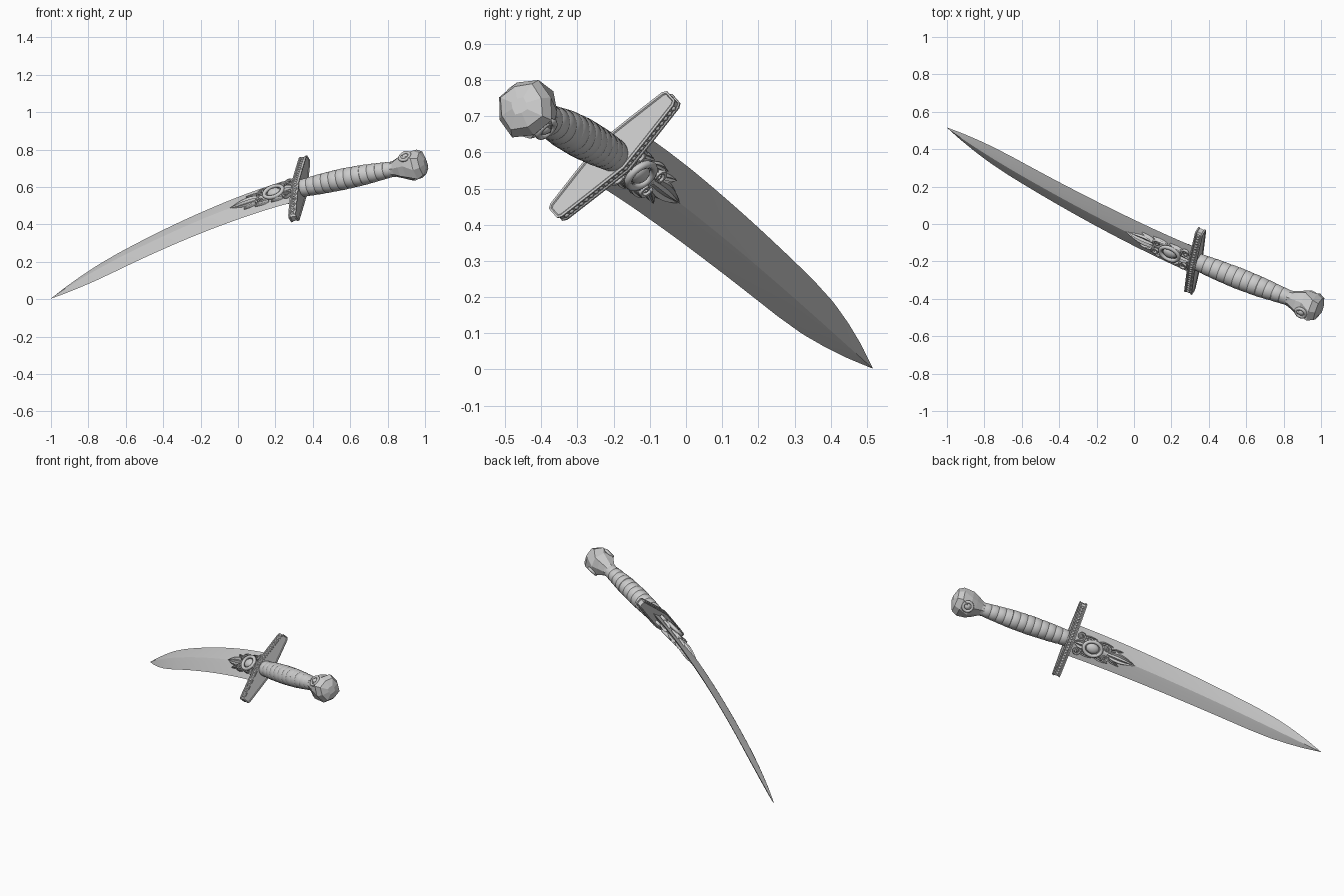
import bpy, bmesh, math
from mathutils import Vector, Matrix

if "Cube" in bpy.data.objects:
    bpy.data.objects.remove(bpy.data.objects["Cube"])

# Dagger frame: local x runs to the pommel, y along the guard, z out of the blade face
a = Vector((0.905, -0.373, 0.206)).normalized()
g = Vector((0.116, 0.708, 0.697))
g = (g - a * g.dot(a)).normalized()
n = a.cross(g)
FRAME = Matrix((a, g, n)).transposed().to_4x4()
FRAME.translation = (0.327, -0.197, 0.59)
LENGTH = 1.587


def finish(name, bm, angle=None):
    bmesh.ops.recalc_face_normals(bm, faces=bm.faces)
    me = bpy.data.meshes.new(name)
    bm.to_mesh(me)
    bm.free()
    ob = bpy.data.objects.new(name, me)
    bpy.context.collection.objects.link(ob)
    ob.matrix_world = FRAME
    if angle:
        bpy.ops.object.select_all(action='DESELECT')
        ob.select_set(True)
        bpy.context.view_layer.objects.active = ob
        bpy.ops.object.shade_smooth_by_angle(angle=math.radians(angle))
    return ob


def loft(name, rings, angle=None):
    bm = bmesh.new()
    vs = [[bm.verts.new(p) for p in r] for r in rings]
    for r0, r1 in zip(vs, vs[1:]):
        for i in range(len(r0)):
            j = (i + 1) % len(r0)
            bm.faces.new((r0[i], r0[j], r1[j], r1[i]))
    bm.faces.new(vs[0])
    bm.faces.new(vs[-1])
    bmesh.ops.remove_doubles(bm, verts=bm.verts, dist=1e-5)
    return finish(name, bm, angle)


def droop(x):
    # The hilt keeps a little of the blade's bow
    return -0.015 * (x / 0.65) ** 2


def circle(x, r, count, turn=0.0, squash=0.0):
    return [(x, r * (1 + squash * (-1) ** i) * math.cos(turn + math.tau * i / count),
             droop(x) + r * (1 + squash * (-1) ** i) * math.sin(turn + math.tau * i / count))
            for i in range(count)]


def interp(table, s):
    for (s0, v0), (s1, v1) in zip(table, table[1:]):
        if s <= s1:
            return v0 + (v1 - v0) * (s - s0) / (s1 - s0)
    return table[-1][1]


def on_blade(s, w, h):
    t = max(s, 0) / LENGTH
    return Vector((-s, w - 0.083 * t ** 1.5, h - 0.295 * t ** 1.6))


# Curved blade with a diamond section
widths = [(0, 0.097), (0.4, 0.091), (0.75, 0.083), (1.0, 0.076), (1.15, 0.071), (1.28, 0.062),
          (1.39, 0.046), (1.49, 0.026), (LENGTH, 0.0008)]
rings = []
for i in range(61):
    s = LENGTH * i / 60
    w = interp(widths, s)
    t = 0.02 * min(1, (w / 0.07) ** 0.7)
    rings.append([on_blade(s, u * w, v * t) for u, v in
                  ((1, 0), (0.3, 0.75), (0, 1), (-0.3, 0.75), (-1, 0), (-0.3, -0.75), (0, -1), (0.3, -0.75))])
loft("blade", rings, 12)

# Cross guard: tapered bar with a raised rim on both broad faces
bm = bmesh.new()
outline = [(-0.232, 0.018), (-0.22, 0.026), (-0.1, 0.042), (0, 0.054), (0.1, 0.042), (0.22, 0.026), (0.232, 0.018)]
loop = [(y, z) for y, z in outline] + [(y, -z) for y, z in reversed(outline)]
lo = [bm.verts.new((-0.022, y, z)) for y, z in loop]
hi = [bm.verts.new((0.022, y, z)) for y, z in loop]
caps = [bm.faces.new(lo), bm.faces.new(hi)]
sides = [bm.faces.new((lo[i], lo[(i + 1) % 14], hi[(i + 1) % 14], hi[i])) for i in range(14)]
bmesh.ops.recalc_face_normals(bm, faces=bm.faces)
bmesh.ops.inset_region(bm, faces=caps, thickness=0.006)
bmesh.ops.inset_region(bm, faces=caps, thickness=0.003, depth=-0.003)
bmesh.ops.inset_region(bm, faces=sides, thickness=0.007)
bmesh.ops.inset_region(bm, faces=sides, thickness=0.003, depth=-0.004)
finish("cross_guard", bm)

# Beaded carving along the guard edges
bm = bmesh.new()
for sign in (-1, 1):
    for k in range(-12, 13):
        y = k * 0.0175
        z = sign * (0.05 - 0.12 * abs(y))
        bmesh.ops.create_icosphere(bm, subdivisions=1, radius=0.009,
                                   matrix=Matrix.Translation((0, y, z)) @ Matrix.Diagonal((1.2, 0.9, 0.6, 1)))
finish("guard_beading", bm, 60)

# Wrapped grip: slightly overlapping bands with fine seams
profile = [(0.015, 0.046), (0.12, 0.053), (0.25, 0.057), (0.38, 0.054), (0.48, 0.046), (0.55, 0.04)]
rings = []
bands = 12
for k in range(bands):
    for f, d in ((0.0, -0.0012), (0.06, 0.0006), (0.5, 0.0008), (0.94, 0.0)):
        x = 0.015 + 0.535 * (k + f) / bands
        rings.append(circle(x, interp(profile, x) + d, 32))
loft("grip", rings, 35)

# Faceted pommel flaring out of the neck
q = math.pi / 8
loft("pommel", [circle(x, r, 8, t, k) for x, r, t, k in
                ((0.525, 0.039, 0, 0), (0.56, 0.044, 0, 0), (0.60, 0.064, 0, 0.06), (0.635, 0.079, 0, 0.05),
                 (0.69, 0.084, q, 0.04), (0.722, 0.066, q, 0.06), (0.739, 0.024, q, 0.1))])


def ring_and_dome(name, x, y, z, rx, ry, tube, sign, dome):
    # Oval ring around a domed stone
    bm = bmesh.new()
    grid = [[bm.verts.new((x + (rx + tube * math.cos(v)) * math.cos(u),
                           y + (ry + tube * math.cos(v)) * math.sin(u), z + tube * math.sin(v)))
             for v in (math.tau * j / 8 for j in range(8))] for u in (math.tau * i / 28 for i in range(28))]
    for i in range(28):
        for j in range(8):
            bm.faces.new((grid[i][j], grid[(i + 1) % 28][j],
                          grid[(i + 1) % 28][(j + 1) % 8], grid[i][(j + 1) % 8]))
    bmesh.ops.create_uvsphere(bm, u_segments=20, v_segments=10, radius=1,
                              matrix=Matrix.Translation((x, y, z - sign * tube * 0.6))
                              @ Matrix.Diagonal((rx * 0.72, ry * 0.72, dome, 1)))
    finish(name, bm, 60)


def leaf(name, s, w, length, angle, width, sign, rise=0.016):
    # Pointed leaf with a raised midrib and a grooved half on each side
    rings = []
    for i in range(11):
        t = i / 10
        hw = width * (math.sin(math.pi * min(1, 0.12 + 0.88 * t) ** 0.8) + 0.01)
        ring = []
        for u, h in ((-1, 0), (-0.8, 0.8), (-0.35, 0.45), (0, 1), (0.35, 0.45), (0.8, 0.8), (1, 0), (0, -0.6)):
            l, c = t * length, u * hw
            lift = 0.012 + rise * h * (0.35 + 0.65 * math.sin(math.pi * (0.1 + 0.85 * t)))
            ring.append(on_blade(s + l * math.cos(angle) - c * math.sin(angle),
                                 w + l * math.sin(angle) + c * math.cos(angle), sign * lift))
        rings.append(ring)
    loft(name, rings, 40)


def scroll(name, s, w, r, flip, sign):
    # Spiral tendril
    rings = []
    for i in range(33):
        t = i / 32
        ang = -0.6 + t * 8.2
        rad = r * (1 - 0.82 * t)
        tube = 0.008 * (1 - 0.45 * t)
        ring = []
        for k in range(6):
            v = math.tau * k / 6
            d = rad + tube * math.cos(v)
            ring.append(on_blade(s + d * math.cos(ang), flip * (w + d * math.sin(ang)),
                                 sign * (0.022 + tube * 1.4 * math.sin(v))))
        rings.append(ring)
    loft(name, rings, 60)


# Matching ornament on both faces of the blade, and a boss on each side of the pommel
for sign, face in ((1, "upper"), (-1, "lower")):
    p = on_blade(0.142, 0, sign * 0.029)
    ring_and_dome(face + "_medallion", p.x, p.y, p.z, 0.054, 0.042, 0.011, sign, 0.02)
    ring_and_dome(face + "_pommel_boss", 0.65, 0, droop(0.65) + sign * 0.073, 0.028, 0.028, 0.009, sign, 0.016)
    leaf(face + "_point_leaf", 0.235, 0, 0.18, 0, 0.03, sign, 0.02)
    leaf(face + "_root_leaf", 0.095, 0, 0.075, math.pi, 0.03, sign, 0.02)
    for flip, side in ((1, "left"), (-1, "right")):
        tag = f"{face}_{side}"
        scroll(tag + "_root_scroll", 0.055, 0.045, 0.024, flip, sign)
        scroll(tag + "_mid_scroll", 0.225, 0.028, 0.021, flip, sign)
        leaf(tag + "_root_side_leaf", 0.075, flip * 0.045, 0.08, flip * 0.15, 0.013, sign)
        leaf(tag + "_mid_side_leaf", 0.17, flip * 0.042, 0.085, flip * 0.12, 0.014, sign)
        leaf(tag + "_outer_leaf", 0.24, flip * 0.022, 0.085, flip * 0.28, 0.013, sign)
